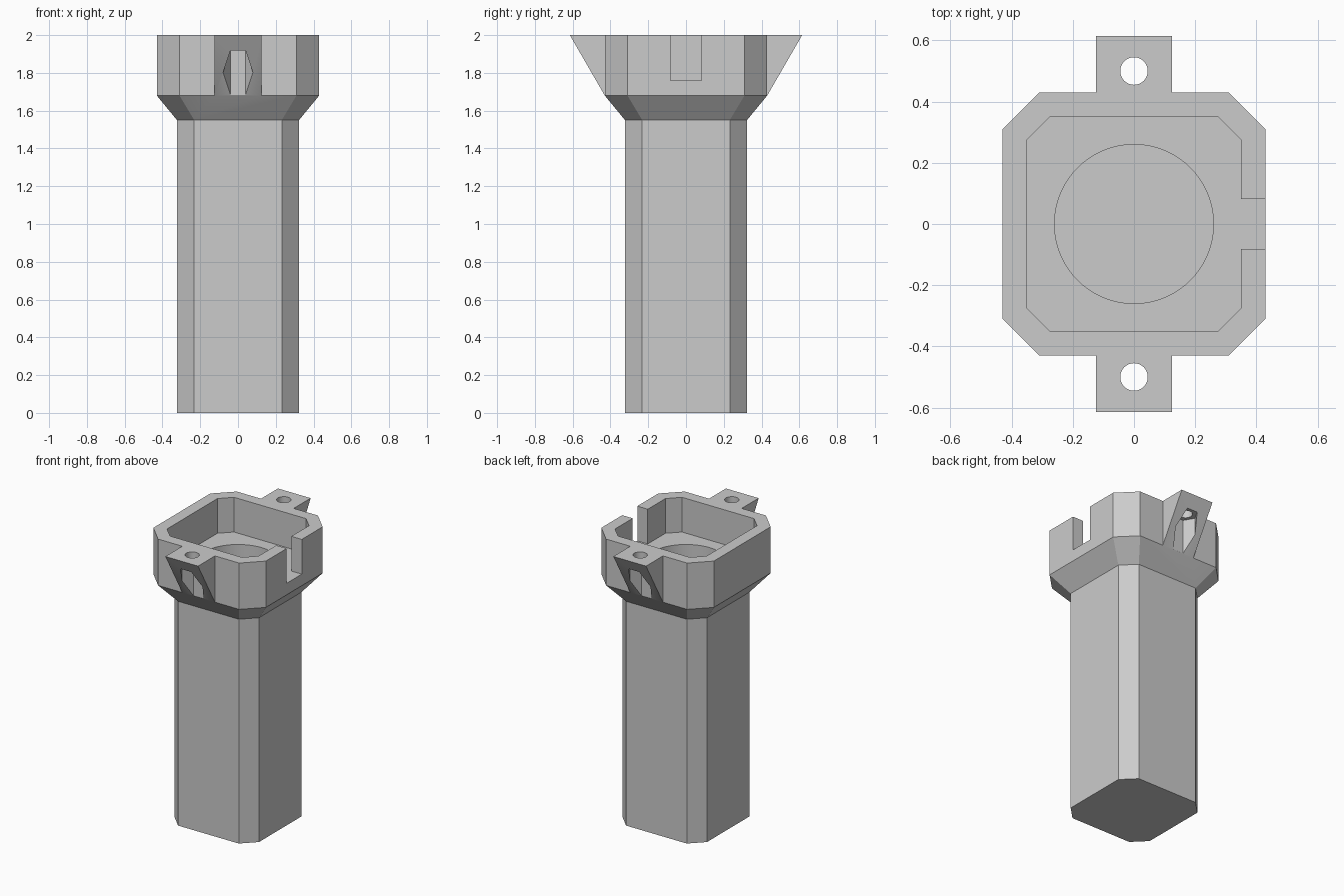
import bpy
import bmesh
import math

cube = bpy.data.objects.get("Cube")
if cube:
    bpy.data.objects.remove(cube, do_unlink=True)

grey = bpy.data.materials.new("plain grey")
grey.use_nodes = True
colour = (0.6, 0.6, 0.6, 1.0)
grey.diffuse_color = colour
grey.node_tree.nodes["Principled BSDF"].inputs["Base Color"].default_value = colour


def loft(name, rings):
    """Solid skinned through equal-length rings of 3D points."""
    bm = bmesh.new()
    loops = [[bm.verts.new(p) for p in ring] for ring in rings]
    n = len(loops[0])
    for low, high in zip(loops, loops[1:]):
        for i in range(n):
            j = (i + 1) % n
            bm.faces.new((low[i], low[j], high[j], high[i]))
    bm.faces.new(loops[0][::-1])
    bm.faces.new(loops[-1])
    bmesh.ops.recalc_face_normals(bm, faces=bm.faces)
    mesh = bpy.data.meshes.new(name)
    bm.to_mesh(mesh)
    bm.free()
    mesh.materials.append(grey)
    obj = bpy.data.objects.new(name, mesh)
    bpy.context.collection.objects.link(obj)
    return obj


def chamfered(half, flat, z):
    """Square ring with cut corners; flat is the half length of each side."""
    return [(half, -flat, z), (half, flat, z), (flat, half, z), (-flat, half, z),
            (-half, flat, z), (-half, -flat, z), (-flat, -half, z), (flat, -half, z)]


def prism(name, sides, radius, y, bottom, top):
    angles = [2 * math.pi * i / sides for i in range(sides)]
    return loft(name, [[(radius * math.cos(a), y + radius * math.sin(a), z)
                        for a in angles] for z in (bottom, top)])


def combine(target, tool, operation):
    """Apply a boolean and discard the tool."""
    mod = target.modifiers.new(operation, "BOOLEAN")
    mod.operation = operation
    mod.solver = "EXACT"
    mod.object = tool
    bpy.context.view_layer.objects.active = target
    bpy.ops.object.modifier_apply(modifier=mod.name)
    bpy.data.objects.remove(tool, do_unlink=True)


TOP, COLLAR, FLOOR = 2.0, 1.68, 1.76

# Column flaring into the wider collar
body = loft("column_with_collar", [
    chamfered(0.323, 0.232, 0),
    chamfered(0.323, 0.232, 1.55),
    chamfered(0.43, 0.31, COLLAR),
    chamfered(0.43, 0.31, TOP)])

# Sloped mounting lugs on front and back
for side in (-1, 1):
    profile = [(0.39, TOP), (0.615, TOP), (0.43, COLLAR), (0.39, COLLAR)]
    lug = loft("lug", [[(x, side * y, z) for y, z in profile]
                       for x in (-0.125, 0.125)])
    combine(body, lug, "UNION")

# Collar pocket, side slot and round bore
combine(body, loft("pocket", [chamfered(0.35, 0.275, z) for z in (FLOOR, 2.1)]),
        "DIFFERENCE")
slot = [(0.3, -0.082), (0.5, -0.082), (0.5, 0.082), (0.3, 0.082)]
combine(body, loft("slot", [[(x, y, z) for x, y in slot] for z in (FLOOR, 2.1)]),
        "DIFFERENCE")
combine(body, prism("bore", 64, 0.26, 0, 0.08, 1.9), "DIFFERENCE")

# Screw holes with hexagonal nut recesses below
for y in (-0.5, 0.5):
    combine(body, prism("nut_recess", 6, 0.079, y, 1.6, 1.92), "DIFFERENCE")
    combine(body, prism("screw_hole", 32, 0.045, y, 1.65, 2.1), "DIFFERENCE")

# Smooth bores, crisp flat sides
bpy.ops.object.select_all(action="DESELECT")
body.select_set(True)
bpy.context.view_layer.objects.active = body
bpy.ops.object.shade_smooth_by_angle(angle=math.radians(20))
